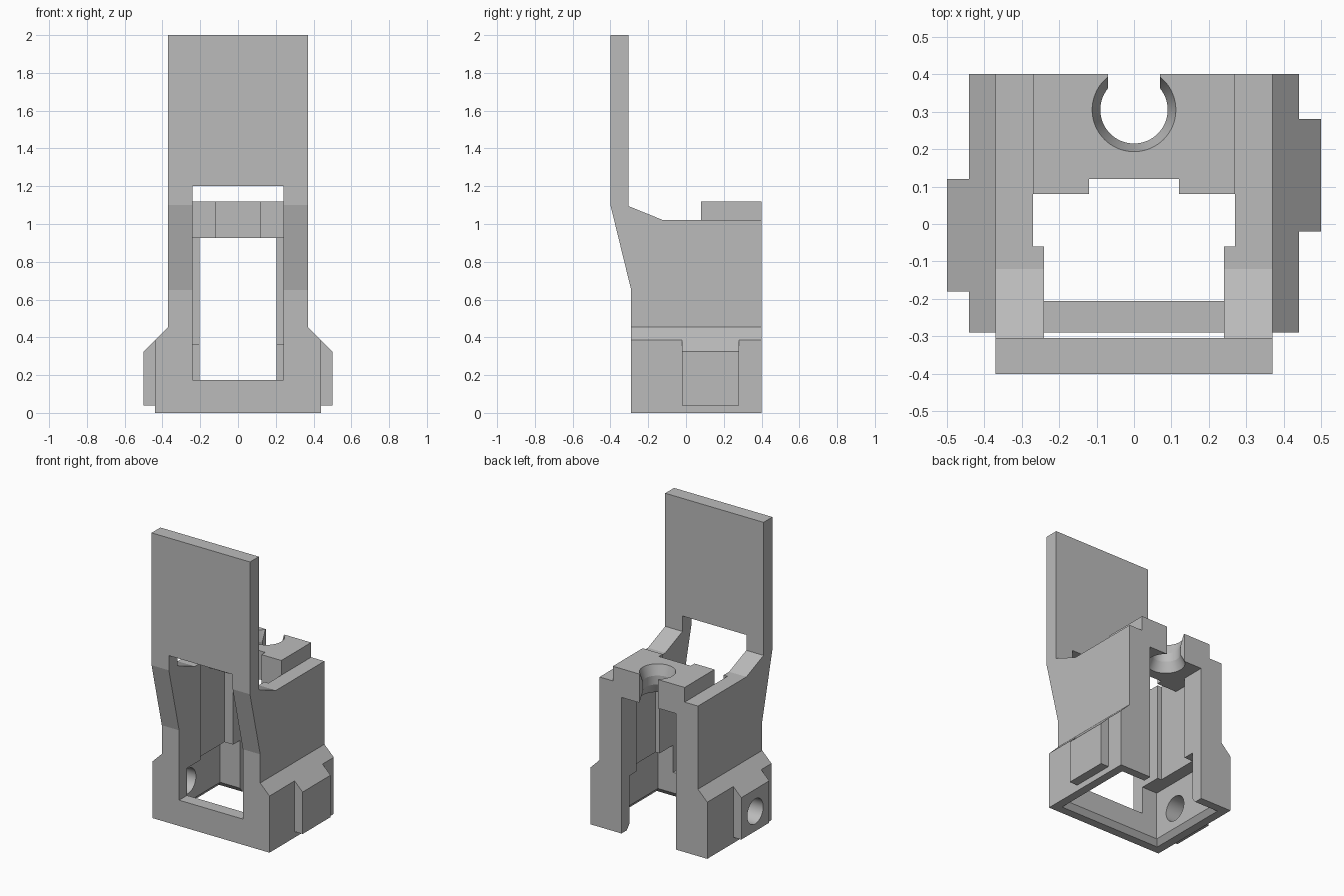
import bpy
import bmesh
import math
from mathutils import Matrix

cube = bpy.data.objects.get("Cube")
if cube:
    bpy.data.objects.remove(cube, do_unlink=True)

grey = bpy.data.materials.new("plain_grey")
grey.use_nodes = True
GREY = (0.5, 0.5, 0.5, 1)
grey.diffuse_color = GREY
grey.node_tree.nodes["Principled BSDF"].inputs["Base Color"].default_value = GREY


def make(name, bm):
    bmesh.ops.recalc_face_normals(bm, faces=bm.faces)
    mesh = bpy.data.meshes.new(name)
    bm.to_mesh(mesh)
    bm.free()
    mesh.materials.append(grey)
    ob = bpy.data.objects.new(name, mesh)
    bpy.context.collection.objects.link(ob)
    return ob


def prism(name, points, axis, lo, hi):
    """Extrude a profile along x (points are y, z) or y (points are x, z)."""
    bm = bmesh.new()
    place = (lambda a, b: (lo, a, b)) if axis == "x" else (lambda a, b: (a, lo, b))
    face = bm.faces.new([bm.verts.new(place(a, b)) for a, b in points])
    ext = bmesh.ops.extrude_face_region(bm, geom=[face])
    d = hi - lo
    move = (d, 0, 0) if axis == "x" else (0, d, 0)
    bmesh.ops.translate(bm, vec=move,
                        verts=[g for g in ext["geom"] if isinstance(g, bmesh.types.BMVert)])
    return make(name, bm)


def box(name, x0, x1, y0, y1, z0, z1):
    return prism(name, [(x0, z0), (x1, z0), (x1, z1), (x0, z1)], "y", y0, y1)


def cone(name, centre, r_low, r_high, depth, turn=0):
    bm = bmesh.new()
    bmesh.ops.create_cone(bm, cap_ends=True, segments=64, radius1=r_low,
                          radius2=r_high, depth=depth)
    bm.transform(Matrix.Translation(centre) @ Matrix.Rotation(turn, 4, "Y"))
    return make(name, bm)


def combine(target, other, operation):
    mod = target.modifiers.new("shape", "BOOLEAN")
    mod.operation = operation
    mod.solver = "EXACT"
    mod.object = other
    bpy.context.view_layer.objects.active = target
    bpy.ops.object.modifier_apply(modifier=mod.name)
    bpy.data.objects.remove(other, do_unlink=True)


# Main body with the tall front plate
bracket = prism("bracket_body", [(-.29, 0), (.4, 0), (.4, 1.02), (-.12, 1.02), (-.305, 1.095),
                                 (-.305, 2), (-.4, 2), (-.4, 1.1), (-.29, .65)], "x", -.37, .37)

# Wider foot and the two offset side bosses, all with sloped tops
foot = [(.44, 0), (.44, .385), (.37, .455)]
foot += [(-x, z) for x, z in reversed(foot)]
combine(bracket, prism("foot", foot, "y", -.29, .4), "UNION")
bosses = ((1, .13), (-1, -.03))
for side, y in bosses:
    profile = [(side * x, z) for x, z in ((.4, .04), (.5, .04), (.5, .325), (.4, .425))]
    combine(bracket, prism("boss", profile, "y", y - .15, y + .15), "UNION")

# Front window, inner cavity, wider foot cavity and open back
for cut in ((-.24, .24, -.6, 0, .175, 1.2),
            (-.27, .27, -.06, .24, .2, 1.3),
            (-.355, .355, -.205, .315, -.1, .36),
            (-.205, .205, .2, .6, -.1, .925)):
    combine(bracket, box("cutter", *cut), "DIFFERENCE")

# Chamfered rim under the foot cavity
bm = bmesh.new()
bmesh.ops.create_cube(bm, size=1)
for v in bm.verts:
    grow = .08 if v.co.z < 0 else 0
    v.co = (math.copysign(.355 + grow - .02, v.co.x),
            .055 + math.copysign(.24 + grow, v.co.y), -.04 if v.co.z < 0 else .06)
combine(bracket, make("rim_cutter", bm), "DIFFERENCE")

# Holes through the bosses
for side, y in bosses:
    combine(bracket, cone("hole", (side * .42, y, .175), .085, .085, .3, math.pi / 2),
            "DIFFERENCE")

# Bridge and raised clamp block
combine(bracket, box("bridge", -.3, .3, .08, .4, .925, 1.02), "UNION")
combine(bracket, box("clamp_block", -.27, .27, .08, .4, 1.0, 1.12), "UNION")
combine(bracket, box("notch", -.12, .12, 0, .12, .8, 1.3), "DIFFERENCE")

# Round socket, flared at both ends and open to the back
hole_y = .305
combine(bracket, cone("socket", (0, hole_y, 1.02), .09, .09, .4), "DIFFERENCE")
combine(bracket, cone("top_flare", (0, hole_y, 1.09), .09, .115, .08), "DIFFERENCE")
combine(bracket, cone("low_flare", (0, hole_y, .95), .125, .09, .08), "DIFFERENCE")
combine(bracket, box("slot", -.07, .07, hole_y, .6, .8, 1.3), "DIFFERENCE")

# Smooth only the round walls
bpy.ops.object.select_all(action="DESELECT")
bracket.select_set(True)
bpy.context.view_layer.objects.active = bracket
bpy.ops.object.shade_smooth_by_angle(angle=math.radians(12))
